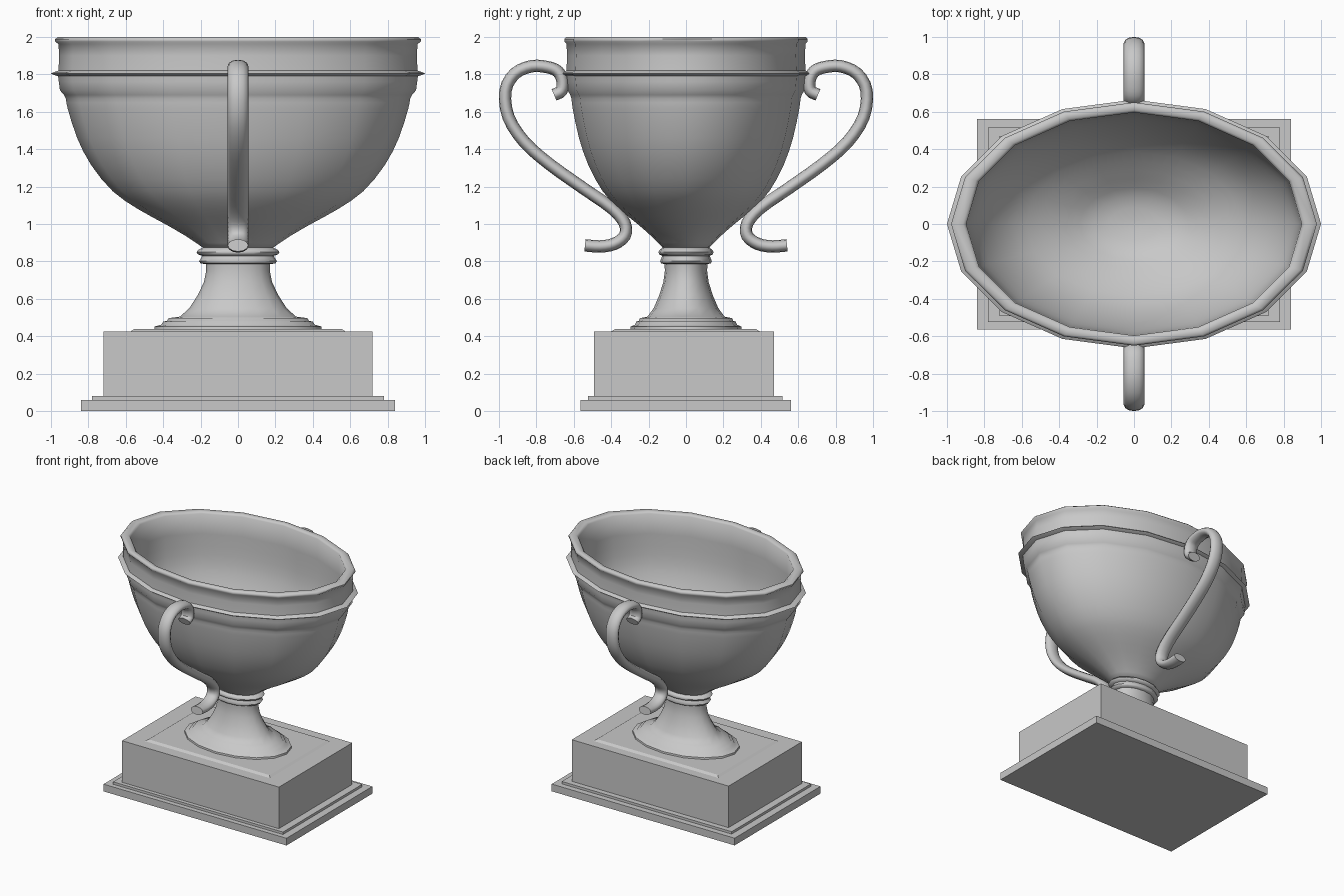
import bpy, bmesh, math
from mathutils import Vector

if "Cube" in bpy.data.objects:
    bpy.data.objects.remove(bpy.data.objects["Cube"])

SQUASH = 0.665   # depth of every oval section relative to its width
SIDES = 16

metal = bpy.data.materials.new("grey metal")
metal.diffuse_color = (0.58, 0.58, 0.58, 1)
metal.use_nodes = True
metal.node_tree.nodes["Principled BSDF"].inputs["Base Color"].default_value = metal.diffuse_color


def finish(bm, name, smooth=None):
    bmesh.ops.recalc_face_normals(bm, faces=bm.faces)
    me = bpy.data.meshes.new(name)
    bm.to_mesh(me)
    bm.free()
    me.materials.append(metal)
    ob = bpy.data.objects.new(name, me)
    bpy.context.collection.objects.link(ob)
    if smooth:
        bpy.ops.object.select_all(action='DESELECT')
        ob.select_set(True)
        bpy.context.view_layer.objects.active = ob
        bpy.ops.object.shade_smooth_by_angle(angle=math.radians(smooth))
    return ob


def loft(name, rings, smooth):
    """Skin closed rings of points and cap both ends."""
    bm = bmesh.new()
    loops = [[bm.verts.new(p) for p in ring] for ring in rings]
    n = len(loops[0])
    for a, b in zip(loops, loops[1:]):
        for i in range(n):
            j = (i + 1) % n
            bm.faces.new((a[i], a[j], b[j], b[i]))
    bm.faces.new(loops[0])
    bm.faces.new(loops[-1])
    return finish(bm, name, smooth)


def oval_lathe(name, profile, smooth=55):
    angles = [2 * math.pi * i / SIDES for i in range(SIDES)]
    return loft(name, [[(r * math.cos(a), r * SQUASH * math.sin(a), z)
                        for a in angles] for r, z in profile], smooth)


def smooth_path(pts, steps):
    """Catmull-Rom interpolation through the points."""
    pts = [Vector(p) for p in pts]
    p = [2 * pts[0] - pts[1]] + pts + [2 * pts[-1] - pts[-2]]
    out = []
    for i in range(1, len(p) - 2):
        a, b, c, d = p[i - 1:i + 3]
        for k in range(steps):
            t = k / steps
            out.append(0.5 * (2 * b + (c - a) * t + (2 * a - 5 * b + 4 * c - d) * t * t
                              + (3 * b - a - 3 * c + d) * t ** 3))
    return out + [pts[-1]]


# Stepped plinth as one stack of rectangles: half width, front, back, height
levels = [(0.84, -0.564, 0.562, 0.0), (0.84, -0.564, 0.562, 0.06),
          (0.78, -0.524, 0.515, 0.06), (0.78, -0.524, 0.515, 0.08),
          (0.72, -0.492, 0.47, 0.08), (0.72, -0.492, 0.47, 0.425),
          (0.575, -0.40, 0.395, 0.425), (0.555, -0.38, 0.375, 0.438)]
loft("plinth", [[(-x, a, z), (x, a, z), (x, b, z), (-x, b, z)]
                for x, a, b, z in levels], None)

# Flared stem with foot and collar rings
oval_lathe("stem", [
    (0.448, 0.435), (0.445, 0.452), (0.41, 0.462), (0.40, 0.478), (0.38, 0.482),
    (0.37, 0.497), (0.31, 0.505), (0.26, 0.55), (0.215, 0.62), (0.182, 0.69),
    (0.17, 0.75), (0.172, 0.785), (0.20, 0.79), (0.208, 0.802), (0.197, 0.818),
    (0.192, 0.83), (0.215, 0.838), (0.222, 0.85), (0.21, 0.863), (0.185, 0.875)])

# Bowl: outside from the bottom up, over the rim, down the thin inside
outside = smooth_path([
    (0.18, 0.868), (0.27, 0.93), (0.39, 1.0), (0.535, 1.08), (0.67, 1.175),
    (0.785, 1.315), (0.86, 1.46), (0.91, 1.615), (0.92, 1.67)], 2)
rim = [(0.93, 1.69), (0.952, 1.715), (0.958, 1.76), (0.962, 1.79), (0.985, 1.797),
       (1.0, 1.804), (0.985, 1.812), (0.96, 1.82), (0.956, 1.90), (0.96, 1.962),
       (0.977, 1.975), (0.978, 1.988), (0.962, 2.0), (0.915, 1.998), (0.897, 1.985),
       (0.895, 1.82)]
inside = smooth_path([
    (0.893, 1.72), (0.88, 1.58), (0.835, 1.45), (0.755, 1.31), (0.645, 1.185),
    (0.51, 1.09), (0.36, 1.005), (0.22, 0.935), (0.04, 0.91)], 2)
oval_lathe("bowl", [tuple(p) for p in outside] + rim + [tuple(p) for p in inside])

# Scrolled handle with an oval section, mirrored front to back
path = smooth_path([
    (0.705, 1.69), (0.665, 1.712), (0.66, 1.765), (0.685, 1.815), (0.74, 1.838),
    (0.826, 1.843), (0.915, 1.803), (0.965, 1.711), (0.949, 1.572), (0.864, 1.439),
    (0.73, 1.32), (0.543, 1.187), (0.398, 1.086), (0.328, 1.005), (0.328, 0.936),
    (0.385, 0.893), (0.46, 0.88), (0.54, 0.886)], 3)
rings = []
for i, p in enumerate(path):
    t = (path[min(i + 1, len(path) - 1)] - path[max(i - 1, 0)]).normalized()
    ring = []
    for k in range(12):
        a = 2 * math.pi * k / 12
        s = 0.033 * math.sin(a)
        ring.append((0.055 * math.cos(a), p.x - t.y * s, p.y + t.x * s))
    rings.append(ring)
handle = loft("handles", rings, 50)
mirror = handle.modifiers.new("mirror", 'MIRROR')
mirror.use_axis = (False, True, False)
